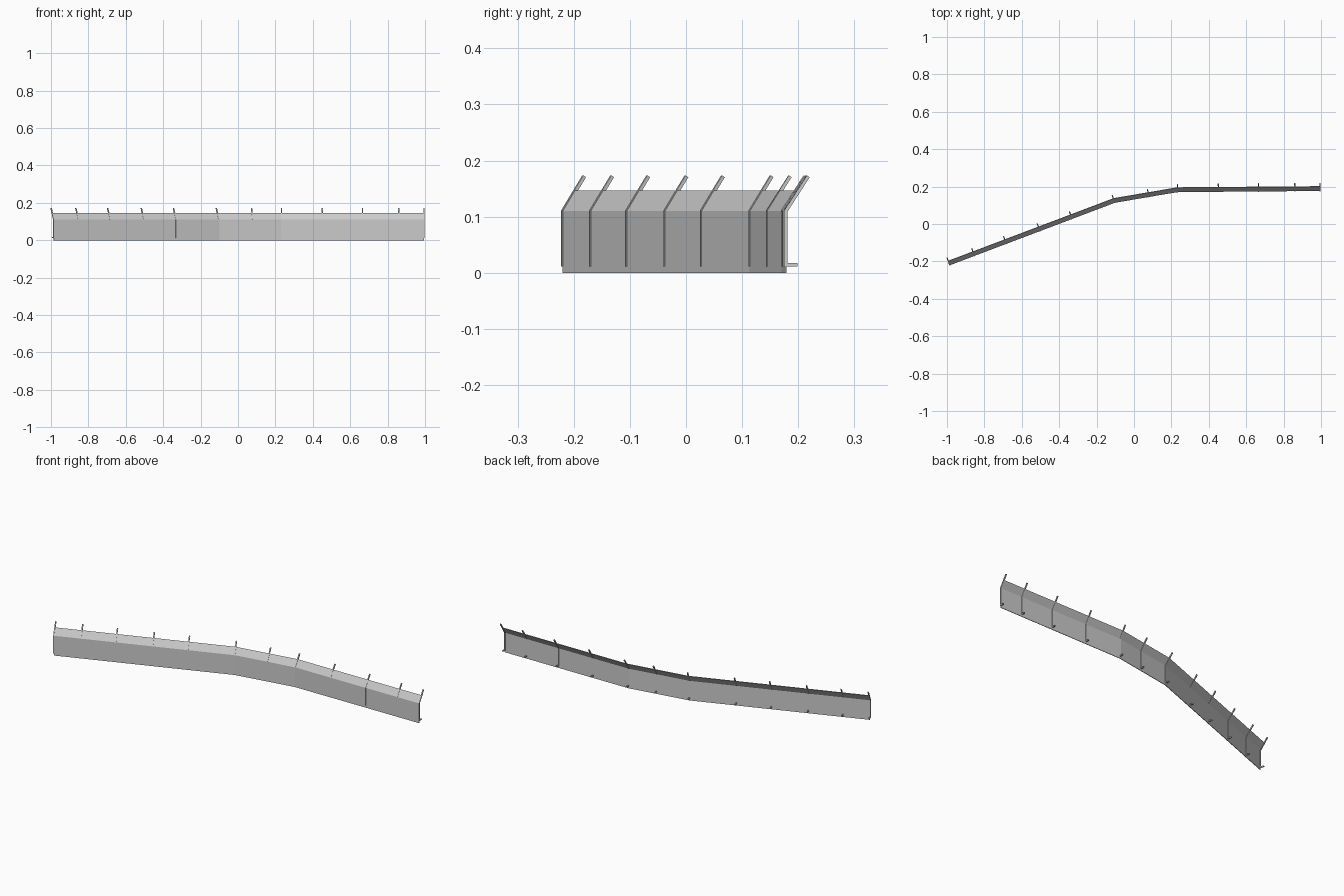
import bpy
from mathutils import Vector

if "Cube" in bpy.data.objects:
    bpy.data.objects.remove(bpy.data.objects["Cube"])

# Ground plan of the barrier and profiles as (backward offset, height)
PATH = [Vector(p) for p in [(-0.985, -0.219), (-0.102, 0.115), (0.233, 0.172), (0.995, 0.178)]]
PANEL = [(0, 0), (0, 0.11), (0.023, 0.146)]
POST = [(0.021, 0.0145), (0, 0.0145), (0, 0.11), (0.040, 0.172)]
POST_X = [-0.985, -0.853, -0.683, -0.503, -0.331, -0.102,
          0.079, 0.233, 0.451, 0.665, 0.86, 0.994]


def left_normal(d):
    d = d.normalized()
    return Vector((-d.y, d.x))


def mitres(points):
    """Mitred sideways vector at each point of a 2D polyline."""
    ns = [left_normal(b - a) for a, b in zip(points, points[1:])]
    out = [ns[0]]
    for a, b in zip(ns, ns[1:]):
        m = (a + b).normalized()
        out.append(m / m.dot(a))
    return out + [ns[-1]]


def ribbon(profile, thickness):
    """Closed outline of a constant thickness strip along a profile."""
    pts = [Vector(p) for p in profile]
    ms = mitres(pts)
    h = thickness / 2
    return [p + m * h for p, m in zip(pts, ms)] + \
           [p - m * h for p, m in reversed(list(zip(pts, ms)))]


def loft(name, outline, stations):
    """Skin one outline through (origin, backward vector) stations."""
    n = len(outline)
    verts = [(o.x + b.x * q.x, o.y + b.y * q.x, q.y) for o, b in stations for q in outline]
    faces = [(s * n + i, s * n + (i + 1) % n, (s + 1) * n + (i + 1) % n, (s + 1) * n + i)
             for s in range(len(stations) - 1) for i in range(n)]
    half = n // 2
    for s in (0, (len(stations) - 1) * n):
        faces += [(s + i, s + i + 1, s + n - 2 - i, s + n - 1 - i) for i in range(half - 1)]
    mesh = bpy.data.meshes.new(name)
    mesh.from_pydata(verts, [], faces)
    obj = bpy.data.objects.new(name, mesh)
    bpy.context.collection.objects.link(obj)
    bpy.context.view_layer.objects.active = obj
    obj.select_set(True)
    bpy.ops.object.mode_set(mode='EDIT')
    bpy.ops.mesh.select_all(action='SELECT')
    bpy.ops.mesh.normals_make_consistent(inside=False)
    bpy.ops.object.mode_set(mode='OBJECT')
    obj.select_set(False)


# Bent wall panel with leaning top
loft("wall_panel", ribbon(PANEL, 0.003), list(zip(PATH, mitres(PATH))))

# Posts with a foot behind the wall and an arm above it
W = 0.006
outline = ribbon(POST, W)
for k, x in enumerate(POST_X):
    i = next((j for j in range(2) if x < PATH[j + 1].x), 2)
    a, b = PATH[i], PATH[i + 1]
    base = a.lerp(b, (x - a.x) / (b.x - a.x))
    back = left_normal(b - a)
    along = (b - a).normalized() * W / 2
    loft(f"post_{k + 1}", outline, [(base - along, back), (base + along, back)])
